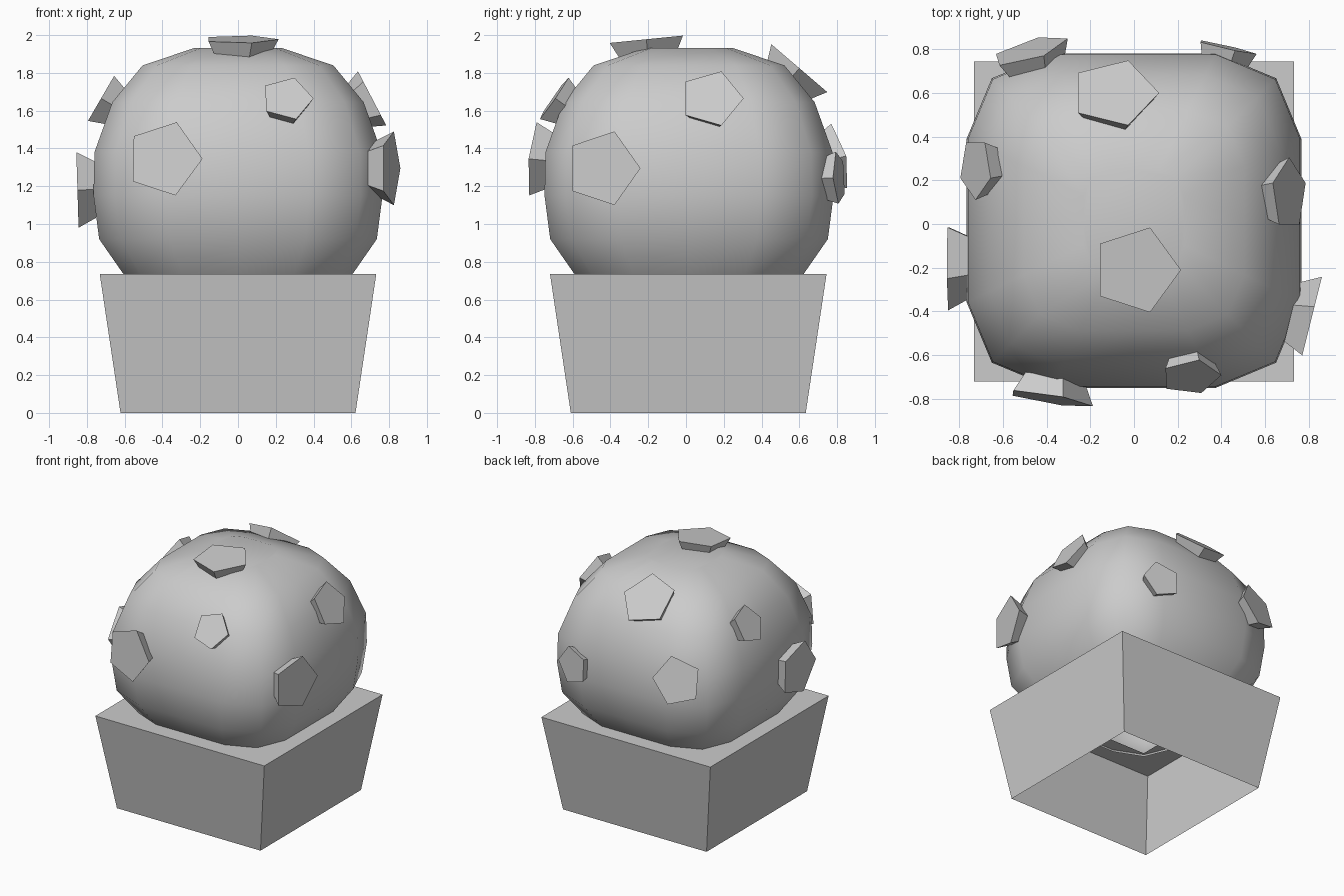
import bpy, bmesh, math
from mathutils import Vector

if "Cube" in bpy.data.objects:
    bpy.data.objects.remove(bpy.data.objects["Cube"])


def finish(bm, name, smooth=False):
    bmesh.ops.recalc_face_normals(bm, faces=bm.faces)
    mesh = bpy.data.meshes.new(name)
    bm.to_mesh(mesh)
    bm.free()
    obj = bpy.data.objects.new(name, mesh)
    bpy.context.collection.objects.link(obj)
    if smooth:
        for p in mesh.polygons:
            p.use_smooth = True
    return obj


def bridge(bm, a, b):
    n = len(a)
    for i in range(n):
        bm.faces.new((a[i], a[(i + 1) % n], b[(i + 1) % n], b[i]))


# Rounded-square cross-section, half width 1, four points per side
side = [(1, 0), (1, 0.49), (0.85, 0.85), (0.49, 1)]
section = []
for k in range(4):
    for x, y in side:
        for _ in range(k):
            x, y = -y, x
        section.append((x, y))


def ring(bm, r, z, cy):
    return [bm.verts.new((x * r, y * r + cy, z)) for x, y in section]


# Plant body: loft of rounded squares, open underneath inside the pot
bm = bmesh.new()
profile = [(0.58, 0.70), (0.61, 0.74), (0.735, 0.92), (0.765, 1.15), (0.76, 1.38),
           (0.665, 1.645), (0.505, 1.84), (0.23, 1.932)]
rings = [ring(bm, r, z, 0.016) for r, z in profile]
for a, b in zip(rings, rings[1:]):
    bridge(bm, a, b)
bm.faces.new(rings[-1])
finish(bm, "plant_body", smooth=True)

# Pot: tapered single-walled square, open below, with a flat rim round the plant
bm = bmesh.new()


def square(h, z):
    return [bm.verts.new((sx * h, sy * h + 0.012, z))
            for sx, sy in ((-1, -1), (1, -1), (1, 1), (-1, 1))]


bottom, top, hole = square(0.622, 0), square(0.732, 0.735), square(0.5, 0.735)
bridge(bm, bottom, top)
bridge(bm, top, hole)
finish(bm, "pot")


# Flared pentagonal studs: outer face centre, outward normal, radius
studs = [
    ((0.01, -0.21, 1.978), (0, -0.1, 1), 0.205),
    ((-0.39, -0.80, 1.345), (-0.16, -0.97, 0.10), 0.205),
    ((0.26, -0.70, 1.665), (0.05, -0.82, 0.57), 0.14),
    ((0.81, -0.44, 1.295), (0.96, -0.24, 0), 0.205),
    ((0.71, 0.135, 1.665), (0.88, 0, 0.46), 0.17),
    ((0.42, 0.81, 1.245), (0.22, 0.97, 0.05), 0.145),
    ((-0.48, 0.795, 1.36), (-0.28, 0.93, 0.25), 0.185),
    ((-0.09, 0.60, 1.825), (0, 0.65, 0.76), 0.205),
    ((-0.725, 0.255, 1.665), (-0.86, 0, 0.5), 0.145),
    ((-0.85, -0.185, 1.18), (-1, 0, -0.03), 0.21),
]
for i, (c, n, r) in enumerate(studs):
    c, n = Vector(c), Vector(n).normalized()
    u = Vector((0, 0, 1)).cross(n).normalized()
    if n.y > 0.5:
        u = -u
    v = n.cross(u)
    bm = bmesh.new()
    loops = []
    for rad, depth in ((r * 0.75, 0.095), (r, 0)):
        loops.append([bm.verts.new(c - n * depth + rad * (u * math.cos(t) + v * math.sin(t)))
                      for t in (k * math.tau / 5 for k in range(5))])
    bridge(bm, *loops)
    for loop in loops:
        bm.faces.new(loop)
    finish(bm, f"stud_{i + 1}")
